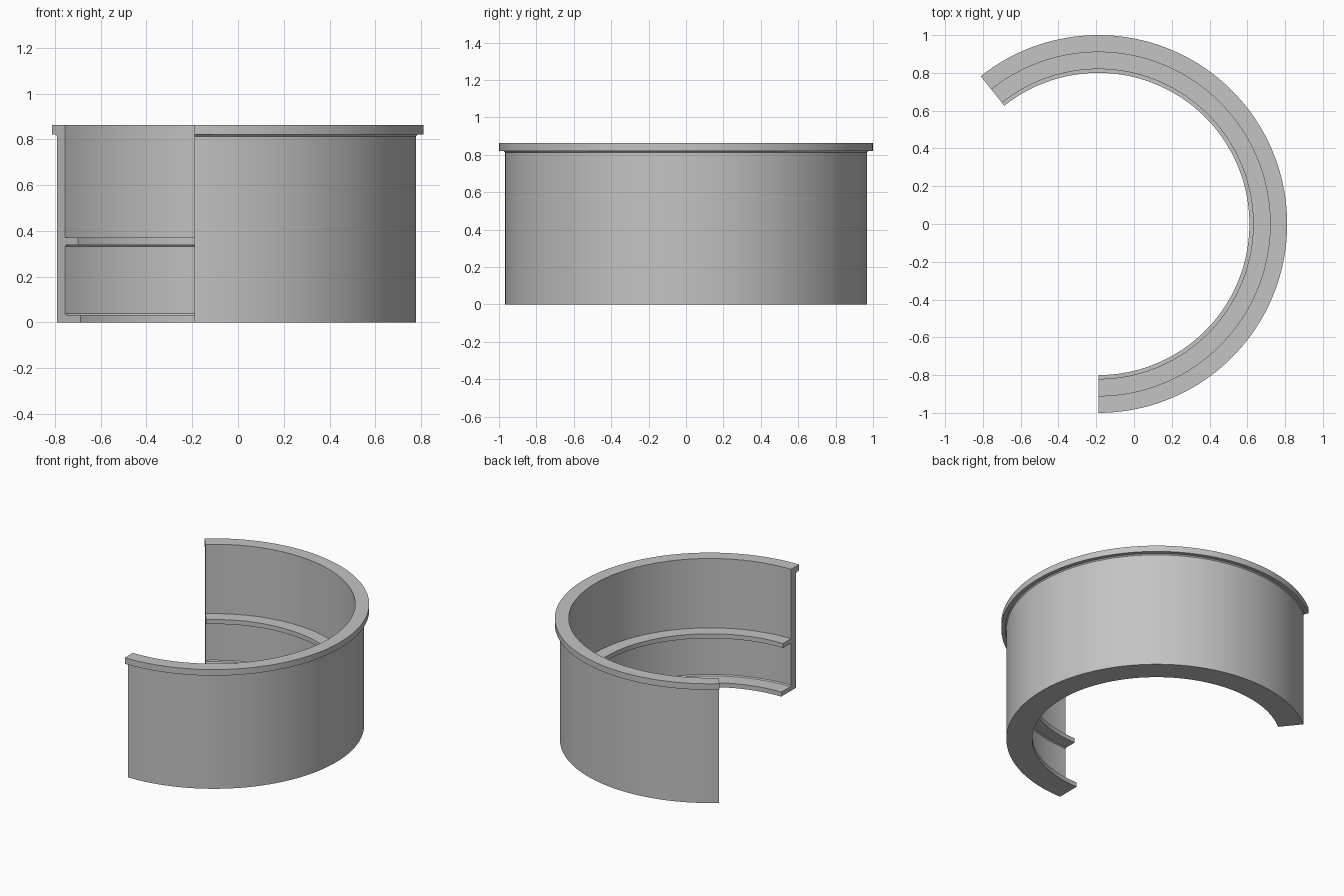
import bpy
import bmesh
from math import radians, cos, sin

if "Cube" in bpy.data.objects:
    bpy.data.objects.remove(bpy.data.objects["Cube"], do_unlink=True)

# Plain grey material
grey = bpy.data.materials.new("plain_grey")
grey.use_nodes = True
colour = (0.55, 0.55, 0.55, 1)
grey.diffuse_color = colour
grey.node_tree.nodes["Principled BSDF"].inputs["Base Color"].default_value = colour

# Main dimensions
CENTRE_X = -0.189
START, END, STEPS = radians(-90), radians(128.5), 96
WALL_IN, WALL_OUT = 0.91, 0.967
RIM_OUT, RIM_BASE, TOP = 1.0, 0.82, 0.863
FLANGE_IN, FLANGE_TOP = 0.8, 0.032
LEDGE_IN, LEDGE_BASE, LEDGE_TOP = 0.82, 0.338, 0.37
FILLET = 0.007

# Wall section as (radius, height): base flange, outer wall, rim, inner ledge
section = [
    (FLANGE_IN, 0), (WALL_OUT, 0),
    (WALL_OUT, RIM_BASE - FILLET), (WALL_OUT + FILLET, RIM_BASE),
    (RIM_OUT, RIM_BASE), (RIM_OUT, TOP), (WALL_IN, TOP),
    (WALL_IN, LEDGE_TOP), (LEDGE_IN, LEDGE_TOP), (LEDGE_IN, LEDGE_BASE),
    (WALL_IN - FILLET, LEDGE_BASE), (WALL_IN, LEDGE_BASE - FILLET),
    (WALL_IN, FLANGE_TOP + FILLET), (WALL_IN - FILLET, FLANGE_TOP),
    (FLANGE_IN, FLANGE_TOP),
]


def sweep_section(name, profile):
    """Sweep a closed section around the vertical axis and cap both ends."""
    bm = bmesh.new()
    rings = []
    for i in range(STEPS + 1):
        a = START + (END - START) * i / STEPS
        rings.append([bm.verts.new((CENTRE_X + r * cos(a), r * sin(a), z))
                      for r, z in profile])
    n = len(profile)
    for ring, following in zip(rings, rings[1:]):
        for j in range(n):
            k = (j + 1) % n
            bm.faces.new((ring[j], ring[k], following[k], following[j]))
    bm.faces.new(rings[0])
    bm.faces.new(rings[-1][::-1])
    bmesh.ops.recalc_face_normals(bm, faces=bm.faces)
    mesh = bpy.data.meshes.new(name)
    bm.to_mesh(mesh)
    bm.free()
    obj = bpy.data.objects.new(name, mesh)
    bpy.context.collection.objects.link(obj)
    obj.data.materials.append(grey)
    return obj


# Open ring shell
shell = sweep_section("flanged_ring_shell", section)
bpy.ops.object.select_all(action="DESELECT")
shell.select_set(True)
bpy.context.view_layer.objects.active = shell
bpy.ops.object.shade_smooth_by_angle(angle=radians(30))
